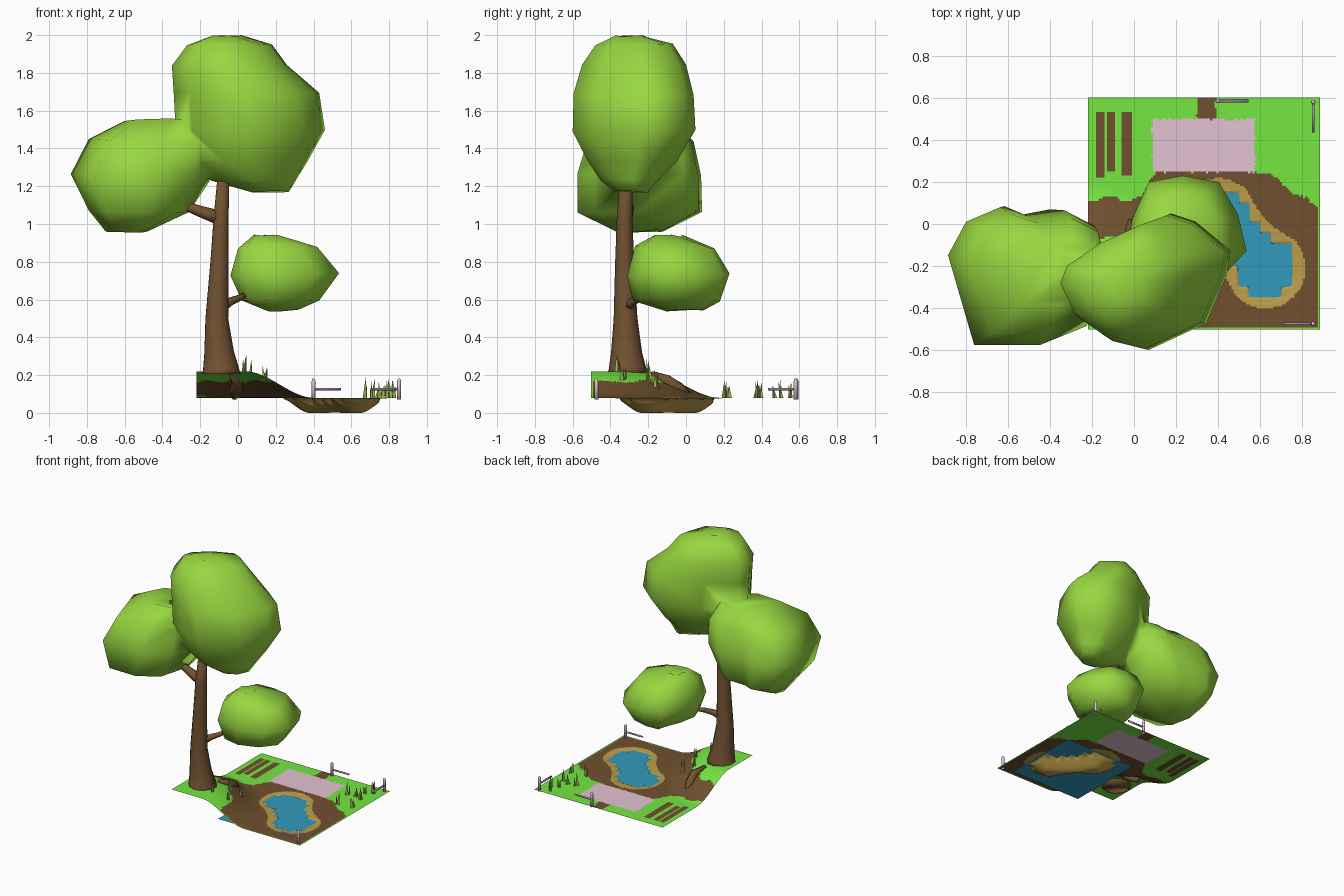
import bpy, bmesh, math, random
from mathutils import Vector, Matrix

random.seed(4)
cube = bpy.data.objects.get("Cube")
if cube:
    bpy.data.objects.remove(cube, do_unlink=True)


def material(name, *rgb):
    col = [((c / 255 + 0.055) / 1.055) ** 2.4 for c in rgb] + [1]
    m = bpy.data.materials.new(name)
    m.use_nodes = True
    m.diffuse_color = col
    bsdf = next(n for n in m.node_tree.nodes if n.type == 'BSDF_PRINCIPLED')
    bsdf.inputs["Base Color"].default_value = col
    return m


leaf = material("leaf green", 152, 215, 64)
bark = material("bark brown", 114, 82, 50)
grass = material("grass green", 119, 234, 66)
soil = material("soil brown", 112, 80, 46)
sand = material("sand", 190, 158, 74)
paving = material("paving pink", 228, 194, 212)
water = material("water blue", 50, 154, 188)
rail_grey = material("rail grey", 168, 145, 164)
blade_green = material("blade green", 160, 185, 88)


def finish(name, bm, *mats, smooth=True):
    me = bpy.data.meshes.new(name)
    bm.to_mesh(me)
    bm.free()
    for m in mats:
        me.materials.append(m)
    if smooth:
        me.shade_smooth()
    ob = bpy.data.objects.new(name, me)
    bpy.context.collection.objects.link(ob)
    return ob


def loft(name, rings, mat):
    """Closed skin through rings that share one point count."""
    bm = bmesh.new()
    rows = [[bm.verts.new(p) for p in ring] for ring in rings]
    n = len(rows[0])
    for a, b in zip(rows, rows[1:]):
        for i in range(n):
            j = (i + 1) % n
            bm.faces.new((a[i], a[j], b[j], b[i]))
    bm.faces.new(rows[0][::-1])
    bm.faces.new(rows[-1])
    bmesh.ops.recalc_face_normals(bm, faces=bm.faces)
    return finish(name, bm, mat)


def tube(name, path, mat, n=8):
    """Tapered tube through (x, y, z, radius) stations."""
    pts = [Vector(p[:3]) for p in path]
    rings = []
    for i, p in enumerate(pts):
        d = pts[min(i + 1, len(pts) - 1)] - pts[max(i - 1, 0)]
        side = d.cross(Vector((0.3, 1, 0.1))).normalized()
        up = d.cross(side).normalized()
        r = path[i][3]
        rings.append([p + r * (side * math.cos(t) + up * math.sin(t))
                      for t in (math.tau * k / n for k in range(n))])
    return loft(name, rings, mat)


def foliage(name, plan, levels):
    """Lumpy crown: a plan outline fitted to (z, x min, x max, y min, y max) levels."""
    xs, ys = zip(*plan)
    rings = []
    for z, x0, x1, y0, y1 in levels:
        rings.append([Vector((x0 + (x1 - x0) * (x - min(xs)) / (max(xs) - min(xs)),
                              y0 + (y1 - y0) * (y - min(ys)) / (max(ys) - min(ys)),
                              z + random.uniform(-0.015, 0.0))) for x, y in plan])
    return loft(name, rings, leaf)


# Crown: two lumps fused into one skin, plus a low side lump
crown = foliage("crown", [
    (-0.35, -0.28), (-0.31, -0.18), (-0.1, -0.05), (0.17, 0.06), (0.29, 0.02), (0.46, -0.12),
    (0.44, -0.24), (0.34, -0.47), (0.06, -0.6), (-0.1, -0.56), (-0.26, -0.45)], [
    (1.18, 0.07, 0.27, -0.38, -0.2), (1.24, -0.14, 0.31, -0.45, -0.15),
    (1.34, -0.27, 0.37, -0.52, -0.05), (1.5, -0.33, 0.46, -0.6, 0.05),
    (1.7, -0.34, 0.43, -0.595, 0.04), (1.85, -0.35, 0.26, -0.55, 0.0),
    (1.96, -0.27, 0.18, -0.48, -0.07), (2.0, -0.13, 0.02, -0.37, -0.2)])
side_lump = foliage("crown_side_lump", [
    (-0.89, -0.14), (-0.8, 0.02), (-0.63, 0.09), (-0.5, 0.05), (-0.31, 0.075), (-0.16, 0.0),
    (-0.1, -0.25), (-0.2, -0.48), (-0.43, -0.57), (-0.76, -0.57)], [
    (0.97, -0.7, -0.48, -0.36, -0.12), (1.075, -0.79, -0.26, -0.575, 0.085),
    (1.27, -0.885, -0.13, -0.575, 0.08), (1.45, -0.79, -0.12, -0.52, 0.04),
    (1.56, -0.6, -0.18, -0.38, -0.08)])
union = crown.modifiers.new("fuse", 'BOOLEAN')
union.operation = 'UNION'
union.object = side_lump
bpy.context.view_layer.objects.active = crown
bpy.ops.object.modifier_apply(modifier="fuse")
bpy.data.objects.remove(side_lump, do_unlink=True)
foliage("low_foliage", [
    (-0.01, 0.03), (0.07, 0.2), (0.23, 0.23), (0.4, 0.2), (0.49, 0.05), (0.53, -0.12),
    (0.41, -0.25), (0.2, -0.3), (0.02, -0.27), (-0.04, -0.13)], [
    (0.55, 0.14, 0.32, -0.1, 0.1), (0.6, 0.02, 0.43, -0.28, 0.18),
    (0.74, -0.04, 0.535, -0.31, 0.23), (0.885, 0.0, 0.42, -0.27, 0.15),
    (0.945, 0.08, 0.21, -0.17, -0.02)])

# Trunk, branches and root
tube("trunk", [(-0.09, -0.31, 0.205, 0.108), (-0.09, -0.31, 0.23, 0.1), (-0.1, -0.315, 0.32, 0.082),
               (-0.112, -0.32, 0.5, 0.063), (-0.098, -0.325, 0.8, 0.05),
               (-0.09, -0.325, 1.02, 0.042), (-0.075, -0.315, 1.3, 0.03)], bark, 10)
tube("upper_branch", [(-0.09, -0.32, 1.03, 0.04), (-0.18, -0.31, 1.06, 0.032),
                      (-0.25, -0.3, 1.085, 0.026), (-0.36, -0.28, 1.13, 0.02)], bark)
tube("lower_branch", [(-0.1, -0.32, 0.55, 0.03), (-0.04, -0.28, 0.59, 0.022),
                      (0.01, -0.24, 0.61, 0.017), (0.05, -0.18, 0.63, 0.012)], bark)
tube("root", [(-0.04, -0.18, 0.21, 0.012), (0.0, -0.1, 0.17, 0.032),
              (-0.01, -0.04, 0.13, 0.034), (-0.02, 0.02, 0.085, 0.02)], bark)


# Ground sheet with a corner hill and a waisted pond bed
def hill(x, y):
    return math.hypot((x + 0.22) / 0.62, (y + 0.5) / 0.68)


def step(lo, hi, v):
    t = max(0, min(1, (v - lo) / (hi - lo)))
    return t * t * (3 - 2 * t)


pond_a, pond_b = Vector((0.4, 0.025)), Vector((0.625, -0.21))


def shore(x, y):
    """Distance outside the pond edge, negative over water."""
    axis, p = pond_b - pond_a, Vector((x, y))
    t = max(0, min(1, (p - pond_a).dot(axis) / axis.length_squared))
    return (p - pond_a - axis * t).length - 0.142 + 0.03 * math.sin(math.pi * t)


def blocky(v):
    return (math.floor(v / 0.05) + 0.5) * 0.05


def height(x, y):
    bed = 0.08 - 0.08 * step(-0.04, 0.12, -shore(x, y))
    if shore(blocky(x), blocky(y)) < 0:
        return min(0.068, bed)
    return max(0.077, bed) + 0.14 * (1 - step(0.42, 1.0, hill(x, y)))


def within(x, y, x0, x1, y0, y1):
    return x0 < x < x1 and y0 < y < y1


beds = [(-0.175, -0.135, 0.22, 0.53), (-0.128, -0.085, 0.25, 0.53), (-0.055, -0.01, 0.23, 0.53)]


def surface(x, y):
    """Material slot: 0 grass, 1 soil, 2 sand, 3 paving."""
    if shore(x, y) < 0.05:
        return 2
    if x > 0.876 or y < -0.492:
        return 0
    if any(within(x, y, *b) for b in beds):
        return 1
    x += random.uniform(-0.005, 0.005)
    y += random.uniform(-0.005, 0.005)
    if within(x, y, 0.09, 0.575, 0.25, 0.5):
        return 3
    if within(x, y, 0.3, 0.39, 0.5, 0.7):
        return 1
    if hill(x, y) < 0.66 + 0.02 * math.sin(50 * x):
        return 0
    if x < 0.1:
        edge = 0.12 + 0.12 * step(0.03, 0.1, x)
    else:
        edge = 0.26 - 0.2 * step(0.55, 0.95, x)
    return 1 if y < edge + 0.012 * math.sin(40 * x) else 0


bm = bmesh.new()
bmesh.ops.create_grid(bm, x_segments=110, y_segments=110, size=0.5525,
                      matrix=Matrix.Translation((0.3325, 0.05, 0)))
for v in bm.verts:
    v.co.z = height(v.co.x, v.co.y)
for f in bm.faces:
    c = f.calc_center_median()
    f.material_index = surface(c.x, c.y)
finish("ground", bm, grass, soil, sand, paving)

# Water sheet
bm = bmesh.new()
bmesh.ops.create_grid(bm, x_segments=1, y_segments=1, size=0.31,
                      matrix=Matrix.Translation((0.46, -0.15, 0.074)))
finish("water_sheet", bm, water, smooth=False)

# Fence posts with one rail each
for i, (x, y, dx, dy) in enumerate([(0.4, 0.585, 1, 0), (0.853, 0.58, 0, -1), (0.853, -0.475, -1, 0)]):
    tube(f"fence_post_{i}", [(x, y, 0.07, 0.011), (x, y, 0.165, 0.011),
                             (x, y, 0.178, 0.008), (x, y, 0.182, 0.003)], paving)
    tube(f"fence_rail_{i}", [(x, y, 0.126, 0.007), (x + 0.145 * dx, y + 0.145 * dy, 0.126, 0.007)],
         rail_grey, 6)

# Grass tufts of thin upright blades
tufts = [(0.7, 0.21), (0.68, 0.38), (0.74, 0.39), (0.76, 0.47), (0.82, 0.5), (0.8, 0.37),
         (0.83, 0.22), (0.78, 0.56), (0.04, -0.36), (0.06, -0.2), (0.15, -0.33), (0.14, -0.15)]
for i, (x, y) in enumerate(tufts):
    bm = bmesh.new()
    for k in range(3):
        turn = math.pi * k / 3 + random.uniform(0, 0.5)
        across = Vector((math.cos(turn), math.sin(turn), 0))
        foot = Vector((x, y, height(x, y))) + across * random.uniform(-0.015, 0.015)
        tip = foot + across * random.uniform(-0.015, 0.015)
        tip.z += random.uniform(0.06, 0.11)
        bm.faces.new([bm.verts.new(p) for p in (foot - across * 0.012, foot + across * 0.012, tip)])
    finish(f"grass_tuft_{i}", bm, blade_green, smooth=False)
